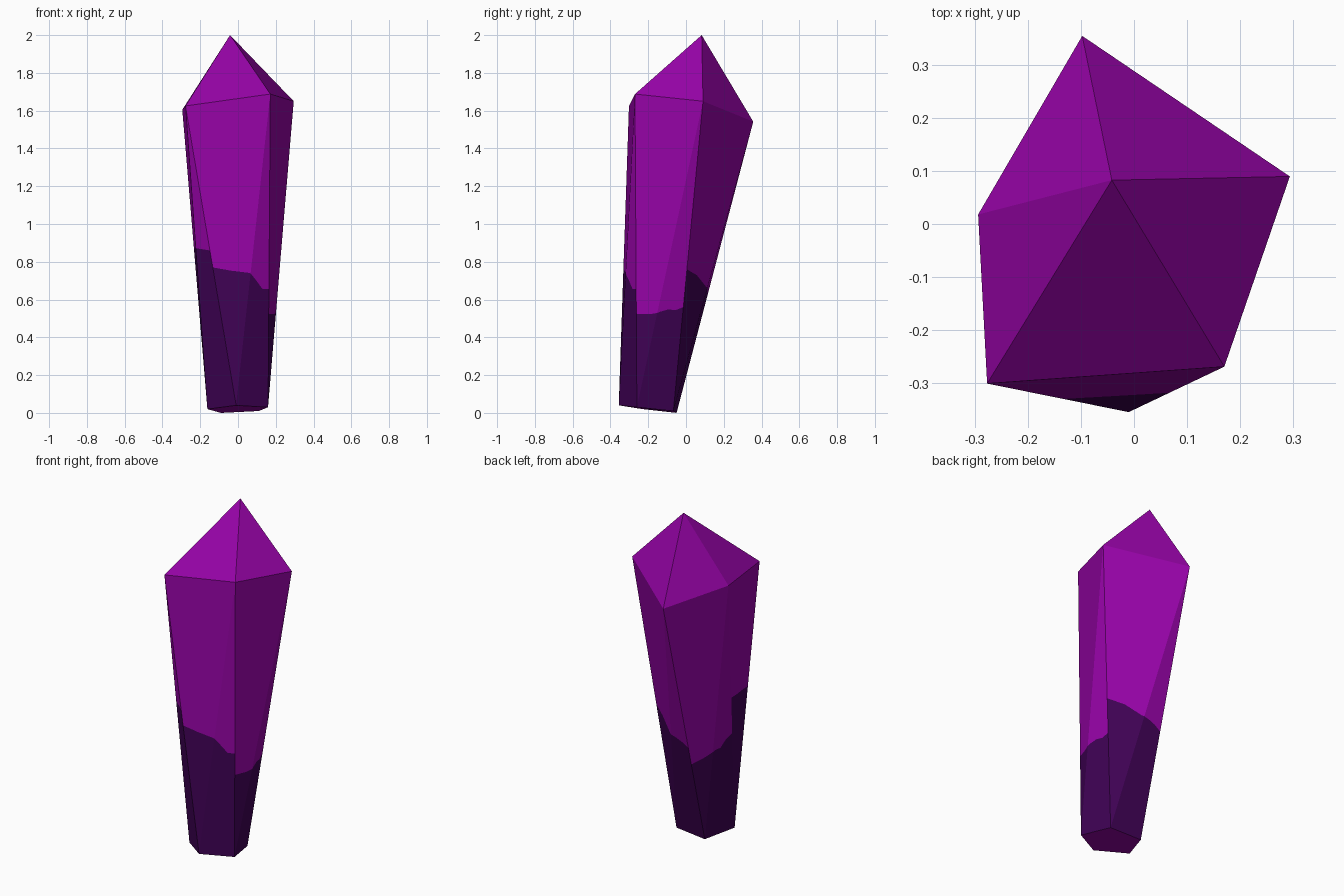
import bpy, bmesh
from mathutils import Vector

if "Cube" in bpy.data.objects:
    bpy.data.objects.remove(bpy.data.objects["Cube"])


def material(name, rgb):
    m = bpy.data.materials.new(name)
    m.diffuse_color = (*rgb, 1)
    m.use_nodes = True
    m.node_tree.nodes["Principled BSDF"].inputs["Base Color"].default_value = m.diffuse_color
    return m


# Five-sided crystal: shoulder ring, foot ring and tip (counter-clockwise from above)
shoulder = [Vector(p) for p in (
    (-0.278, -0.302, 1.625), (0.171, -0.27, 1.688), (0.295, 0.09, 1.65),
    (-0.098, 0.356, 1.542), (-0.295, 0.018, 1.605))]
foot = [Vector(p) for p in (
    (-0.01, -0.356, 0.04), (0.159, -0.26, 0.03), (0.11, -0.067, 0.01),
    (-0.09, -0.05, 0.0), (-0.162, -0.23, 0.02))]
tip = Vector((-0.042, 0.083, 2.0))

# Ragged height of the dark base on each side, from one edge to the next
ragged = [
    (0.77, 0.745, 0.725, 0.69, 0.65, 0.655),
    (0.525, 0.525, 0.54, 0.55, 0.545, 0.56),
    (0.76, 0.74, 0.69, 0.67, 0.645, 0.61),
    (0.50, 0.52, 0.55, 0.56, 0.61, 0.64),
    (0.87, 0.87, 0.875, 0.87, 0.865, 0.86)]

bm = bmesh.new()


def face(points, mat):
    f = bm.faces.new([bm.verts.new(p) for p in points])
    f.material_index = mat


def side(i, j, heights):
    """One twisted side, folded from foot i to shoulder j, in two colours."""
    fi, fj, si, sj = foot[i], foot[j], shoulder[i], shoulder[j]
    n = len(heights) - 1
    # Ragged line as (across, up) fractions of the side
    line = []
    for k, h in enumerate(heights):
        s = k / n
        base = fi.z + (fj.z - fi.z) * s
        line.append((s, (h - base) / (si.z + (sj.z - si.z) * s - base)))
    above = [fi * (1 - v) + si * (v - s) + sj * s for s, v in line if v > s]
    below = [fi * (1 - s) + fj * (s - v) + sj * v for s, v in line if v <= s]
    # Where the ragged line meets the fold
    (s0, v0), (s1, v1) = line[len(above) - 1], line[len(above)]
    t = (v0 - s0) / ((v0 - s0) + (s1 - v1))
    cross = fi.lerp(sj, s0 + (s1 - s0) * t)
    face([fi, cross] + above[::-1], 1)          # dark base
    face([fi, fj] + below[::-1] + [cross], 1)
    face(above + [cross, sj, si], 0)            # bright shaft
    face([cross] + below + [sj], 0)


for i, heights in enumerate(ragged):
    j = (i + 1) % 5
    side(i, j, heights)
    face((shoulder[i], shoulder[j], tip), 0)    # pointed tip

# Underside
face(foot[::-1], 0)

bmesh.ops.remove_doubles(bm, verts=bm.verts, dist=0.0005)
mesh = bpy.data.meshes.new("crystal")
bm.to_mesh(mesh)
bm.free()
mesh.materials.append(material("bright purple", (0.305, 0.001, 0.385)))
mesh.materials.append(material("dark purple", (0.05, 0.0005, 0.09)))
bpy.context.collection.objects.link(bpy.data.objects.new("crystal", mesh))
